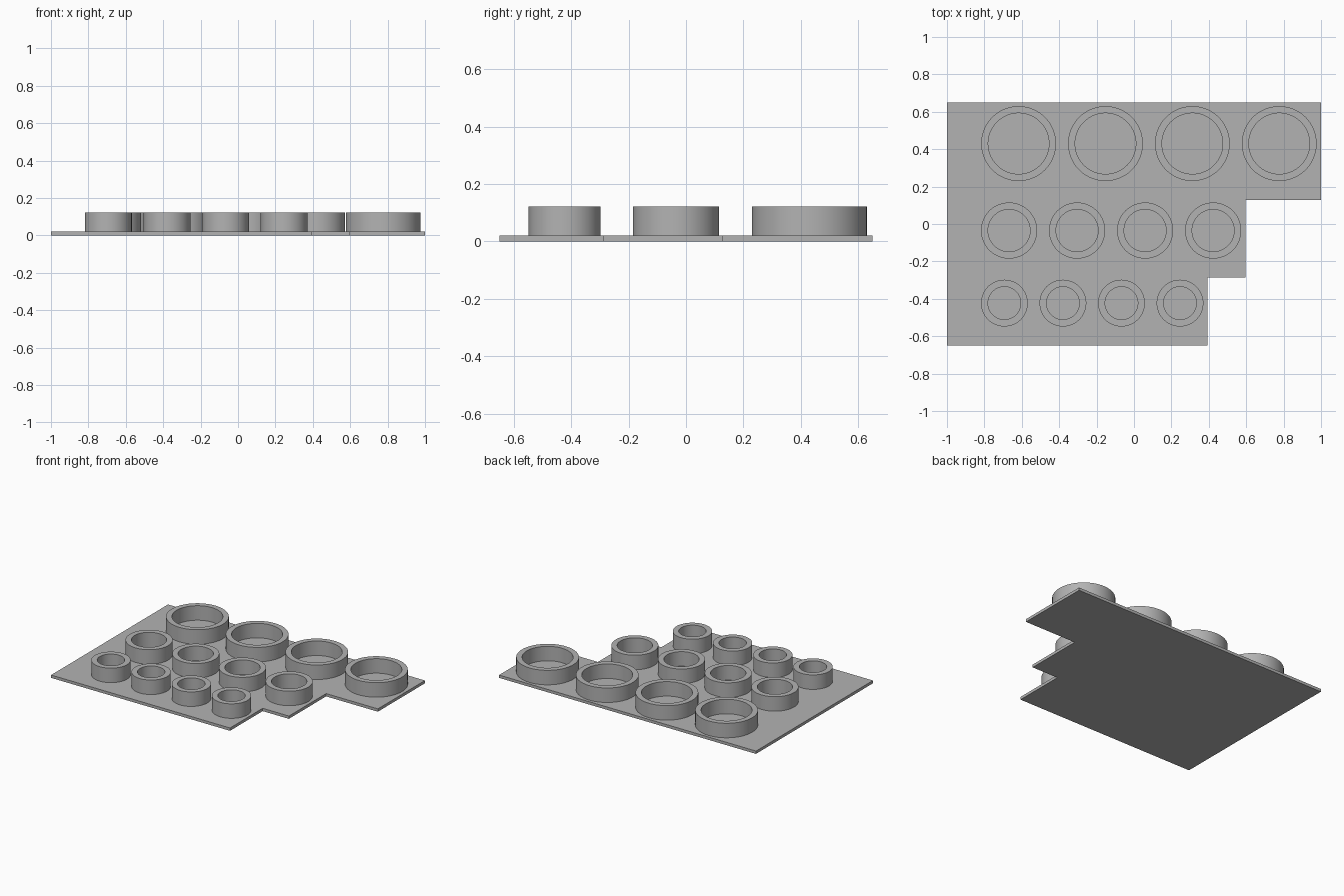
import bpy, bmesh, math

old = bpy.data.objects.get("Cube")
if old:
    bpy.data.objects.remove(old, do_unlink=True)

PLATE_TOP = 0.02
RING_TOP = 0.122
WALL = 0.0375
SEGMENTS = 96

# Single grey plastic
grey = bpy.data.materials.new("grey plastic")
grey.use_nodes = True
colour = (0.45, 0.45, 0.45, 1)
grey.diffuse_color = colour
grey.node_tree.nodes["Principled BSDF"].inputs["Base Color"].default_value = colour


def add_object(name, bm):
    bmesh.ops.recalc_face_normals(bm, faces=bm.faces)
    mesh = bpy.data.meshes.new(name)
    bm.to_mesh(mesh)
    bm.free()
    mesh.materials.append(grey)
    obj = bpy.data.objects.new(name, mesh)
    bpy.context.collection.objects.link(obj)
    return obj


def base_plate():
    """Extruded outline, stepped along its right-hand edge."""
    outline = [(-1, -0.65), (0.393, -0.65), (0.393, -0.287), (0.597, -0.287),
               (0.597, 0.127), (1, 0.127), (1, 0.65), (-1, 0.65)]
    bm = bmesh.new()
    face = bm.faces.new([bm.verts.new((x, y, 0)) for x, y in outline])
    grown = bmesh.ops.extrude_face_region(bm, geom=[face])["geom"]
    verts = [g for g in grown if isinstance(g, bmesh.types.BMVert)]
    bmesh.ops.translate(bm, verts=verts, vec=(0, 0, PLATE_TOP))
    return add_object("base_plate", bm)


def ring(name, x, y, radius):
    """Square-section tube standing on the plate."""
    inner = radius - WALL
    section = [(inner, PLATE_TOP), (radius, PLATE_TOP),
               (radius, RING_TOP), (inner, RING_TOP)]
    bm = bmesh.new()
    verts = [bm.verts.new((r, 0, z)) for r, z in section]
    edges = [bm.edges.new((verts[i - 1], verts[i])) for i in range(4)]
    bmesh.ops.spin(bm, geom=verts + edges, cent=(0, 0, 0), axis=(0, 0, 1),
                   angle=math.tau, steps=SEGMENTS, use_merge=True)
    bmesh.ops.remove_doubles(bm, verts=bm.verts, dist=1e-5)
    obj = add_object(name, bm)
    obj.location = (x, y, 0)
    return obj


base_plate()

# Rows of four rings: size, first x, spacing, y, outer radius
rows = [("large", -0.617, 0.4645, 0.43, 0.2),
        ("medium", -0.668, 0.3637, -0.035, 0.15),
        ("small", -0.693, 0.313, -0.423, 0.125)]
bpy.ops.object.select_all(action="DESELECT")
for size, start, step, y, radius in rows:
    for i in range(4):
        obj = ring(f"{size}_ring_{i + 1}", start + i * step, y, radius)
        obj.select_set(True)
        bpy.context.view_layer.objects.active = obj
bpy.ops.object.shade_smooth_by_angle(angle=math.radians(30))
